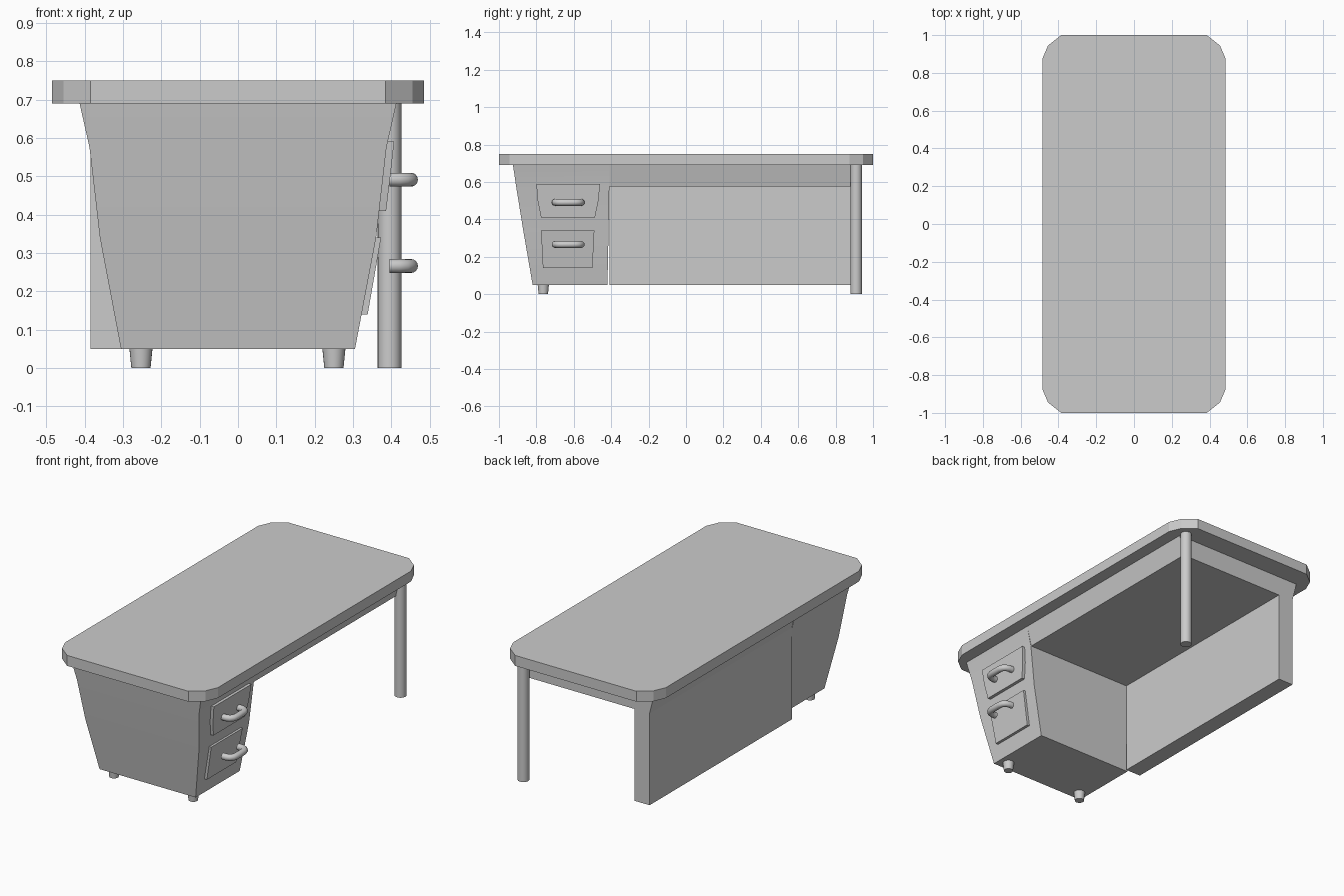
import bpy, bmesh, math
from mathutils import Vector

if "Cube" in bpy.data.objects:
    bpy.data.objects.remove(bpy.data.objects["Cube"])


def finish(name, bm, smooth=True):
    bmesh.ops.recalc_face_normals(bm, faces=bm.faces)
    me = bpy.data.meshes.new(name)
    bm.to_mesh(me)
    bm.free()
    ob = bpy.data.objects.new(name, me)
    bpy.context.collection.objects.link(ob)
    if smooth:
        bpy.context.view_layer.objects.active = ob
        ob.select_set(True)
        bpy.ops.object.shade_smooth_by_angle(angle=math.radians(30))
        ob.select_set(False)
    return ob


def loft(name, rings, smooth=True):
    """Skin a list of equal-length point rings and cap both ends."""
    bm = bmesh.new()
    rows = [[bm.verts.new(p) for p in r] for r in rings]
    n = len(rows[0])
    for a, b in zip(rows, rows[1:]):
        for i in range(n):
            bm.faces.new((a[i], a[(i + 1) % n], b[(i + 1) % n], b[i]))
    bm.faces.new(rows[0])
    bm.faces.new(rows[-1])
    return finish(name, bm, smooth)


def rect(x0, x1, y0, y1, z):
    return [(x0, y0, z), (x1, y0, z), (x1, y1, z), (x0, y1, z)]


def cone(name, x, y, z0, z1, r0, r1, n=24):
    ring = lambda r, z: [(x + r * math.cos(math.tau * i / n),
                          y + r * math.sin(math.tau * i / n), z) for i in range(n)]
    return loft(name, [ring(r0, z0), ring(r1, z1)])


# tabletop with cut corners
quarter = [(0.485, 0.875), (0.455, 0.945), (0.385, 1.0)]
outline = (quarter + [(-x, y) for x, y in reversed(quarter)]
           + [(-x, -y) for x, y in quarter]
           + [(x, -y) for x, y in reversed(quarter)])
loft("tabletop", [[(x, y, z) for x, y in outline] for z in (0.69, 0.75)], False)

# tapering drawer pedestal: z, half width, front y, rear y
sections = [(0.05, 0.305, -0.82, -0.42), (0.34, 0.36, -0.87, -0.414),
            (0.575, 0.387, -0.908, -0.41), (0.69, 0.413, -0.925, -0.41)]
loft("pedestal", [rect(-w, w, a, b, z) for z, w, a, b in sections])

# apron under the top, and back panel
loft("apron", [rect(-0.385, 0.385, -0.41, 0.88, 0.577),
               rect(-0.413, 0.413, -0.41, 0.88, 0.69)], False)
loft("back_panel", [rect(-0.385, -0.29, -0.41, 0.88, z) for z in (0.05, 0.577)], False)

# round leg and pedestal feet
cone("corner_leg", 0.395, 0.91, 0, 0.69, 0.031, 0.031)
for side, x in (("left", -0.253), ("right", 0.25)):
    cone(side + "_foot", x, -0.763, 0, 0.05, 0.025, 0.03)


# drawer fronts: rows of z, outer x, front y, rear y
def drawer(name, rows):
    loft(name, [rect(x - 0.03, x, a, b, z) for z, x, a, b in rows])


drawer("upper_drawer", [(0.41, 0.386, -0.775, -0.487), (0.50, 0.397, -0.793, -0.468),
                        (0.59, 0.407, -0.80, -0.46)])
drawer("lower_drawer", [(0.14, 0.338, -0.765, -0.50), (0.34, 0.373, -0.775, -0.49)])


# bent tube handles
def handle(name, z, yc=-0.63, r=0.018, n=16):
    half = [(0.395, 0.07), (0.418, 0.07), (0.434, 0.064), (0.446, 0.052), (0.451, 0.034)]
    path = [Vector((x, yc - d, z)) for x, d in half]
    path += [Vector((x, yc + d, z)) for x, d in reversed(half)]
    rings = []
    for i, p in enumerate(path):
        t = (path[min(i + 1, len(path) - 1)] - path[max(i - 1, 0)]).normalized()
        side = t.cross(Vector((0, 0, 1)))
        rings.append([p + r * (math.cos(math.tau * k / n) * side
                               + math.sin(math.tau * k / n) * Vector((0, 0, 1)))
                      for k in range(n)])
    loft(name, rings)


handle("upper_handle", 0.491)
handle("lower_handle", 0.266)
